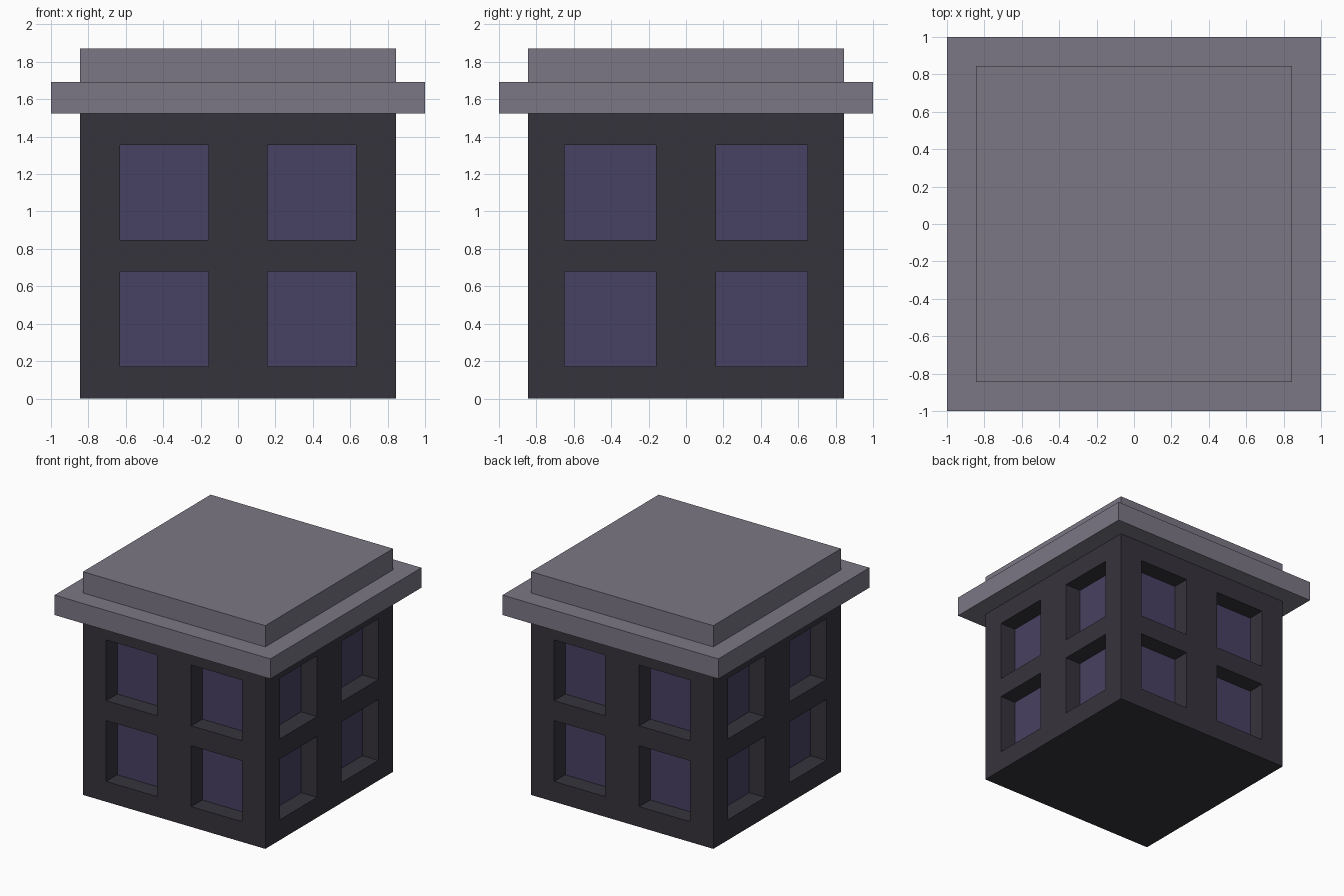
import bpy, bmesh
from mathutils import Vector

if "Cube" in bpy.data.objects:
    bpy.data.objects.remove(bpy.data.objects["Cube"])

W, WALL_TOP = 0.845, 1.525
DEPTH = 0.147
X_CUTS, Y_CUTS = (0.158, 0.63), (0.16, 0.65)
Z_ROWS = ((0.17, 0.68), (0.847, 1.356))


def material(name, rgb):
    m = bpy.data.materials.new(name)
    m.diffuse_color = (*rgb, 1)
    m.use_nodes = True
    m.node_tree.nodes["Principled BSDF"].inputs["Base Color"].default_value = m.diffuse_color
    return m


def box_object(name, half, z0, z1, mats, edit=None):
    bm = bmesh.new()
    bmesh.ops.create_cube(bm, size=1)
    for v in bm.verts:
        v.co = Vector((v.co.x * 2 * half, v.co.y * 2 * half,
                       z0 + (v.co.z + 0.5) * (z1 - z0)))
    if edit:
        edit(bm)
    me = bpy.data.meshes.new(name)
    bm.to_mesh(me)
    bm.free()
    for m in mats:
        me.materials.append(m)
    ob = bpy.data.objects.new(name, me)
    bpy.context.collection.objects.link(ob)
    return ob


def cut_windows(bm):
    # slice the walls along every window edge
    planes = [(Vector((s * c, 0, 0)), (1, 0, 0)) for c in X_CUTS for s in (-1, 1)]
    planes += [(Vector((0, s * c, 0)), (0, 1, 0)) for c in Y_CUTS for s in (-1, 1)]
    planes += [(Vector((0, 0, z)), (0, 0, 1)) for row in Z_ROWS for z in row]
    for co, no in planes:
        geom = bm.verts[:] + bm.edges[:] + bm.faces[:]
        bmesh.ops.bisect_plane(bm, geom=geom, dist=1e-5, plane_co=co, plane_no=no)
    bm.normal_update()

    # push the window cells inwards as glass
    def is_window(f):
        c, n = f.calc_center_median(), f.normal
        if abs(n.z) > 0.5:
            return False
        across, (a, b) = (c.y, Y_CUTS) if abs(n.x) > 0.5 else (c.x, X_CUTS)
        return a < abs(across) < b and any(lo < c.z < hi for lo, hi in Z_ROWS)

    cells = [f for f in bm.faces if is_window(f)]
    for f in bmesh.ops.extrude_discrete_faces(bm, faces=cells)["faces"]:
        if not is_window(f):
            continue
        offset = f.normal * -DEPTH
        for v in f.verts:
            v.co += offset
        f.material_index = 1
    bmesh.ops.recalc_face_normals(bm, faces=bm.faces[:])


dark = material("dark_wall", (0.037, 0.034, 0.045))
glass = material("violet_glass", (0.064, 0.052, 0.122))
stone = material("roof_grey", (0.2, 0.185, 0.235))

# building body with recessed windows on all four sides
box_object("walls", W, 0, WALL_TOP, [dark, glass], cut_windows)
# overhanging cornice and upper roof slab
box_object("cornice", 1.0, WALL_TOP, 1.692, [stone])
box_object("roof_slab", W, 1.692, 1.87, [stone])
